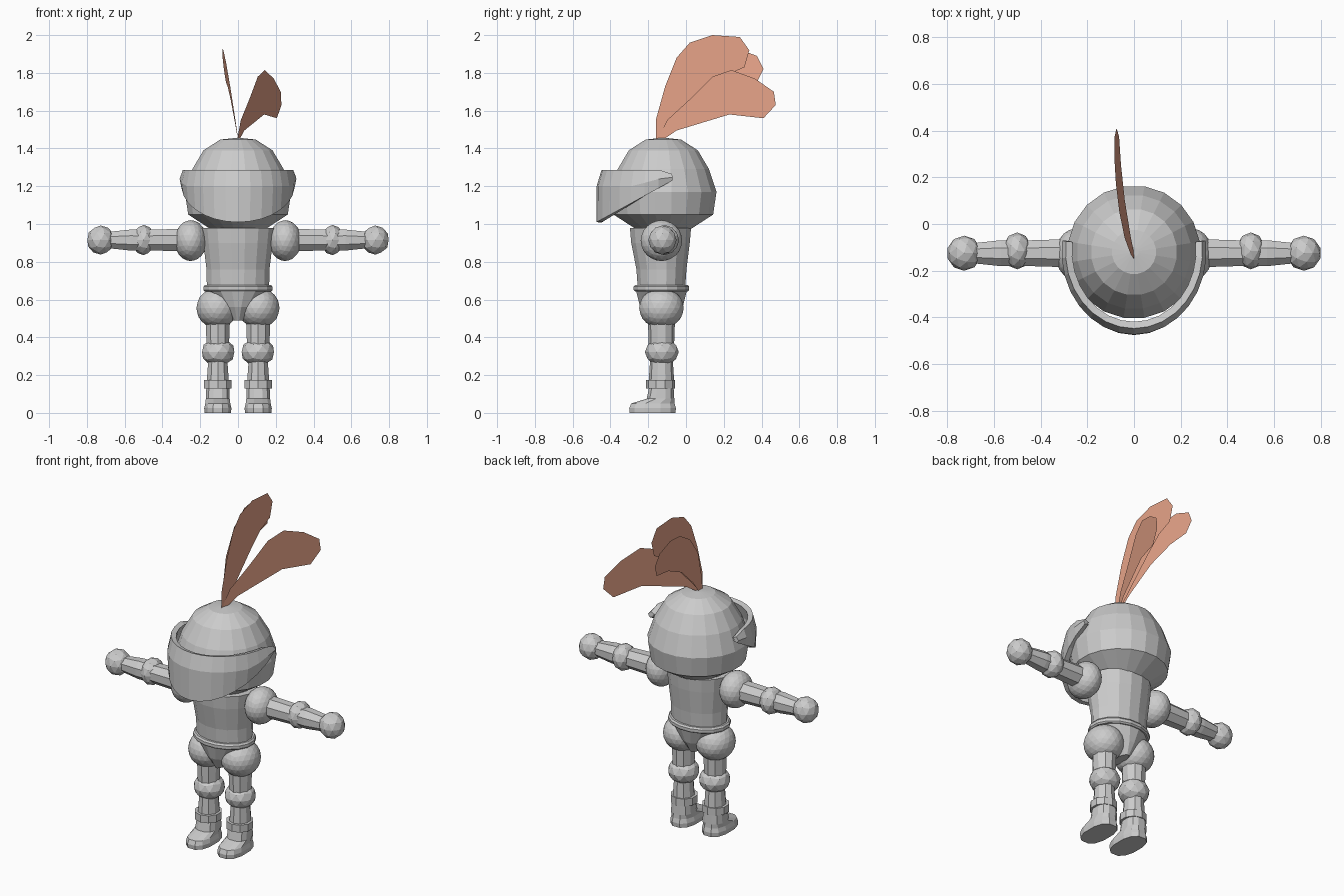
import bpy, bmesh
from math import sin, cos, pi, radians, copysign
from mathutils import Matrix

if "Cube" in bpy.data.objects:
    bpy.data.objects.remove(bpy.data.objects["Cube"])


def finish(name, bm, matrix=None):
    bmesh.ops.recalc_face_normals(bm, faces=bm.faces)
    if matrix:
        bm.transform(matrix)
    mesh = bpy.data.meshes.new(name)
    bm.to_mesh(mesh)
    bm.free()
    obj = bpy.data.objects.new(name, mesh)
    bpy.context.collection.objects.link(obj)
    return obj


def stack(name, rings, n, matrix=None, power=1.0, phase=0.5):
    """Closed skin over rings given as (x radius, y radius, y offset, z)."""
    bm = bmesh.new()

    def p(v):
        return copysign(abs(v) ** power, v)
    loops = []
    for rx, ry, oy, z in rings:
        angles = [2 * pi * (i + phase) / n for i in range(n)]
        loops.append([bm.verts.new((rx * p(cos(a)), oy + ry * p(sin(a)), z)) for a in angles])
    for a, b in zip(loops, loops[1:]):
        for i in range(n):
            bm.faces.new((a[i], a[(i + 1) % n], b[(i + 1) % n], b[i]))
    bm.faces.new(loops[0])
    bm.faces.new(loops[-1])
    return finish(name, bm, matrix)


def ball(name, loc, size):
    bm = bmesh.new()
    bmesh.ops.create_icosphere(bm, subdivisions=3 if max(size) > 0.1 else 2, radius=1.0)
    return finish(name, bm, Matrix.Translation(loc) @ Matrix.Diagonal((*size, 1)))


# helmet
CY = -0.12
stack("helmet", [(r, r, CY, z) for r, z in
      [(.15, .975), (.267, 1.05), (.285, 1.17), (.245, 1.29), (.185, 1.39), (.095, 1.447), (.02, 1.455)]], 20)

# visor: curved shell with a sloping lower edge
bm = bmesh.new()
cols = []
steps = 16
for i in range(steps + 1):
    a = radians(-98 + 196 * i / steps)
    s, c = sin(a), cos(a)
    y_low = CY - .353 * c
    z_low = 1.22 + (y_low + .09) * .55
    end = i in (0, steps)
    z_top = 1.265 if end else 1.287
    z_mid = max(1.2, (z_low + z_top) / 2)
    cols.append([bm.verts.new((.293 * s, CY - .327 * c, z_top)),
                 bm.verts.new((.31 * s, CY - .353 * c, z_mid)),
                 bm.verts.new((.30 * s, CY - .355 * c, z_low))])
for a, b in zip(cols, cols[1:]):
    for j in range(2):
        bm.faces.new((a[j], a[j + 1], b[j + 1], b[j]))
visor = finish("visor", bm)
centre_face = visor.data.polygons[steps]
shell = visor.modifiers.new("thickness", 'SOLIDIFY')
shell.thickness = .03
shell.offset = -1 if centre_face.normal.y < 0 else 1

# torso, belt and pelvis
stack("torso", [(.168, .128, -.13, .66), (.17, .135, -.13, .76),
                (.187, .158, -.135, .9), (.195, .165, -.135, .98)], 16)
stack("belt", [(.178, .142, -.13, .642), (.186, .15, -.13, .65),
               (.186, .15, -.13, .668), (.178, .142, -.13, .678)], 16)
stack("pelvis", [(.03, .08, -.13, .49), (.09, .115, -.13, .56), (.17, .138, -.13, .65)], 16)

for side, s in (("right", -1), ("left", 1)):
    # arm, built along z and turned to point sideways
    turn = Matrix.Translation((0, -.125, .915)) @ Matrix.Rotation(s * pi / 2, 4, 'Y')
    stack(side + "_upper_arm", [(.066, .066, 0, .25), (.058, .058, 0, .50)], 8, turn)
    stack(side + "_forearm", [(.058, .058, 0, .5), (.06, .06, 0, .57), (.045, .045, 0, .70)], 8, turn)
    ball(side + "_shoulder", (s * .25, -.13, .912), (.086, .11, .108))
    ball(side + "_elbow", (s * .5, -.115, .915), (.062, .079, .08))
    ball(side + "_hand", (s * .727, -.125, .915), (.074, .075, .077))

    # leg
    at = Matrix.Translation((s * .107, 0, 0))
    ball(side + "_hip", (s * .11, -.13, .555), (.11, .118, .107))
    stack(side + "_thigh", [(.06, .065, -.13, .3), (.068, .072, -.13, .5)], 10, at)
    ball(side + "_knee", (s * .105, -.128, .322), (.09, .09, .075))
    stack(side + "_shin", [(.062, .068, -.13, .16), (.053, .06, -.13, .28), (.053, .06, -.13, .32)], 10, at)
    stack(side + "_boot_cuff", [(.077, .078, -.135, .13), (.077, .078, -.135, .175)], 10, at)
    stack(side + "_boot", [(.072, .125, -.177, 0), (.074, .127, -.177, .025), (.068, .118, -.175, .05),
                           (.065, .075, -.135, .075), (.062, .066, -.13, .14)], 12, at, power=.8)

# plume of three flat feathers; outlines are (y, z), x follows a tilted plane
plume_mat = bpy.data.materials.new("plume_brown")
plume_mat.diffuse_color = (.8, .37, .25, 1)
plume_mat.use_nodes = True
plume_mat.node_tree.nodes["Principled BSDF"].inputs["Base Color"].default_value = plume_mat.diffuse_color
feathers = {
    "middle_feather": (0, 0, [(-.14, 1.44), (-.16, 1.45), (-.16, 1.55), (-.11, 1.73), (-.05, 1.88), (.02, 1.96),
                              (.14, 2.0), (.285, 1.99), (.335, 1.92), (.31, 1.83), (.22, 1.79),
                              (.12, 1.70), (0, 1.58), (-.1, 1.48)]),
    "right_feather": (-.046, -.134, [(-.13, 1.44), (-.15, 1.45), (-.13, 1.55), (-.06, 1.72), (.05, 1.85),
                                     (.17, 1.92), (.27, 1.93), (.375, 1.89), (.41, 1.82),
                                     (.375, 1.75), (.25, 1.73), (.1, 1.66), (-.05, 1.53)]),
    "left_feather": (.374, 0, [(-.13, 1.44), (-.15, 1.45), (-.1, 1.55), (.02, 1.66), (.14, 1.78),
                               (.24, 1.815), (.365, 1.77), (.465, 1.7), (.475, 1.63),
                               (.41, 1.56), (.23, 1.58), (-.05, 1.495)]),
}
for name, (ky, kz, outline) in feathers.items():
    bm = bmesh.new()
    bm.faces.new([bm.verts.new((ky * (y + .14) + kz * (z - 1.45), y, z)) for y, z in outline])
    finish(name, bm).data.materials.append(plume_mat)
